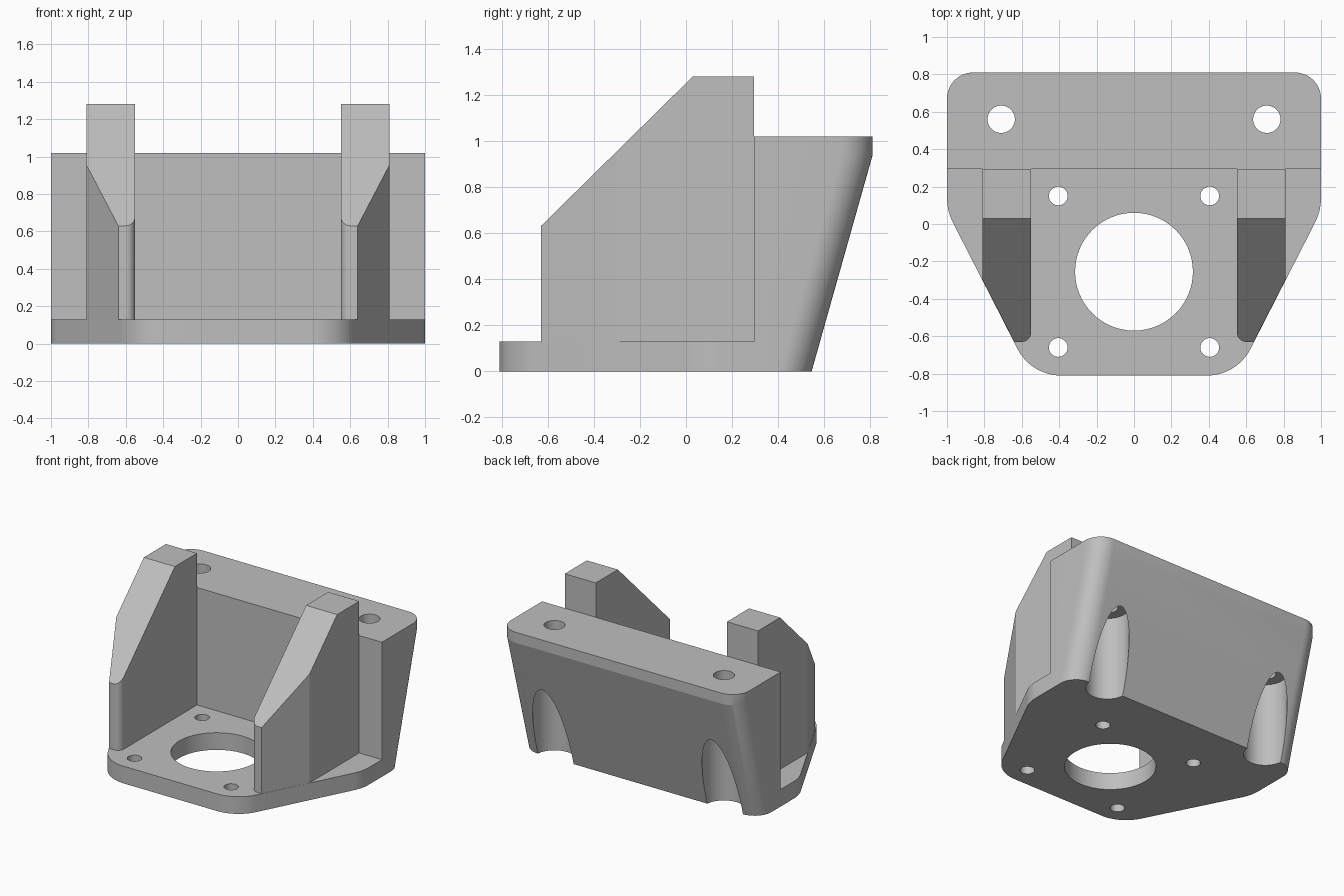
import bpy, bmesh
from math import radians, pi, sin, cos, tan
from mathutils import Vector

if "Cube" in bpy.data.objects:
    bpy.data.objects.remove(bpy.data.objects["Cube"])

grey = bpy.data.materials.new("plain grey")
grey.use_nodes = True
GREY = (0.52, 0.52, 0.52, 1)
grey.diffuse_color = GREY
grey.node_tree.nodes["Principled BSDF"].inputs["Base Color"].default_value = GREY


def rounded(corners, steps=12):
    """Outline from (x, y, radius) corners, each replaced by a tangent arc."""
    out = []
    n = len(corners)
    for i, (x, y, r) in enumerate(corners):
        p = Vector((x, y))
        if r == 0:
            out.append(p)
            continue
        a = (Vector(corners[i - 1][:2]) - p).normalized()
        b = (Vector(corners[(i + 1) % n][:2]) - p).normalized()
        half = a.angle(b) / 2
        centre = p + (a + b).normalized() * r / sin(half)
        start = p + a * r / tan(half) - centre
        end = p + b * r / tan(half) - centre
        sweep = pi - 2 * half
        for k in range(steps + 1):
            t = k / steps
            v = start * sin((1 - t) * sweep) + end * sin(t * sweep)
            out.append(centre + v / sin(sweep))
    return out


def loft(name, rings):
    """Solid through a stack of (outline, z) rings."""
    bm = bmesh.new()
    loops = [[bm.verts.new((p[0], p[1], z)) for p in pts] for pts, z in rings]
    n = len(loops[0])
    bm.faces.new(loops[0])
    bm.faces.new(loops[-1])
    for low, high in zip(loops, loops[1:]):
        for i in range(n):
            j = (i + 1) % n
            bm.faces.new((low[i], low[j], high[j], high[i]))
    bmesh.ops.recalc_face_normals(bm, faces=bm.faces)
    mesh = bpy.data.meshes.new(name)
    bm.to_mesh(mesh)
    bm.free()
    mesh.materials.append(grey)
    obj = bpy.data.objects.new(name, mesh)
    bpy.context.collection.objects.link(obj)
    return obj


def circle(x, y, r, n=64):
    return [(x + r * cos(2 * pi * k / n), y + r * sin(2 * pi * k / n)) for k in range(n)]


def activate(obj):
    bpy.ops.object.select_all(action='DESELECT')
    obj.select_set(True)
    bpy.context.view_layer.objects.active = obj


def cut(obj, cutter):
    cutter.hide_render = True
    mod = obj.modifiers.new("cut", 'BOOLEAN')
    mod.operation = 'DIFFERENCE'
    mod.solver = 'EXACT'
    mod.object = cutter
    activate(obj)
    bpy.ops.object.modifier_apply(modifier=mod.name)
    bpy.data.objects.remove(cutter)


def finish(obj):
    activate(obj)
    bpy.ops.object.shade_smooth_by_angle(angle=radians(12))


WALL, PLATE, TOP = 0.295, 0.13, 1.02


def plan(back):
    right = [(0.55, -0.81, 0.26), (1, 0.07, 0.3), (1, back, 0.14)]
    left = [(-x, y, r) for x, y, r in reversed(right)]
    return rounded(right + left)


# Base plate and leaning back wall as one block
bracket = loft("base_and_back_wall", [(plan(0.545), 0), (plan(0.81), 0.94), (plan(0.81), TOP)])
opening = [(-2, -2), (2, -2), (2, WALL), (-2, WALL)]
cut(bracket, loft("opening_cutter", [(opening, PLATE), (opening, 2)]))


def drill(x, y, r, low, high):
    ring = circle(x, y, r)
    cut(bracket, loft("drill_cutter", [(ring, low), (ring, high)]))


# Motor opening, its screw holes, and the counterbored wall holes
drill(0, -0.255, 0.315, -0.1, 0.2)
for side in (-1, 1):
    for y in (0.15, -0.66):
        drill(side * 0.405, y, 0.05, -0.1, 0.2)
    drill(side * 0.71, 0.56, 0.15, -0.1, 0.64)
    drill(side * 0.71, 0.56, 0.073, 0.6, 1.1)
finish(bracket)

# Side gussets, each sliced by a sloping plane
for side, label in ((1, "left"), (-1, "right")):
    corners = [(0.55, WALL, 0), (0.55, -0.63, 0.05), (0.64, -0.63, 0), (0.81, -0.3, 0), (0.81, WALL, 0)]
    outline = rounded([(side * x, y, r) for x, y, r in corners])
    gusset = loft(label + "_gusset", [(outline, PLATE), (outline, 1.28)])
    bm = bmesh.new()
    bm.from_mesh(gusset.data)
    bmesh.ops.bisect_plane(bm, geom=bm.verts[:] + bm.edges[:] + bm.faces[:],
                           plane_co=(0, 0.03, 1.28), plane_no=(0, -0.65, 0.66), clear_outer=True)
    bmesh.ops.holes_fill(bm, edges=[e for e in bm.edges if e.is_boundary], sides=0)
    bmesh.ops.recalc_face_normals(bm, faces=bm.faces)
    bm.to_mesh(gusset.data)
    bm.free()
    finish(gusset)
